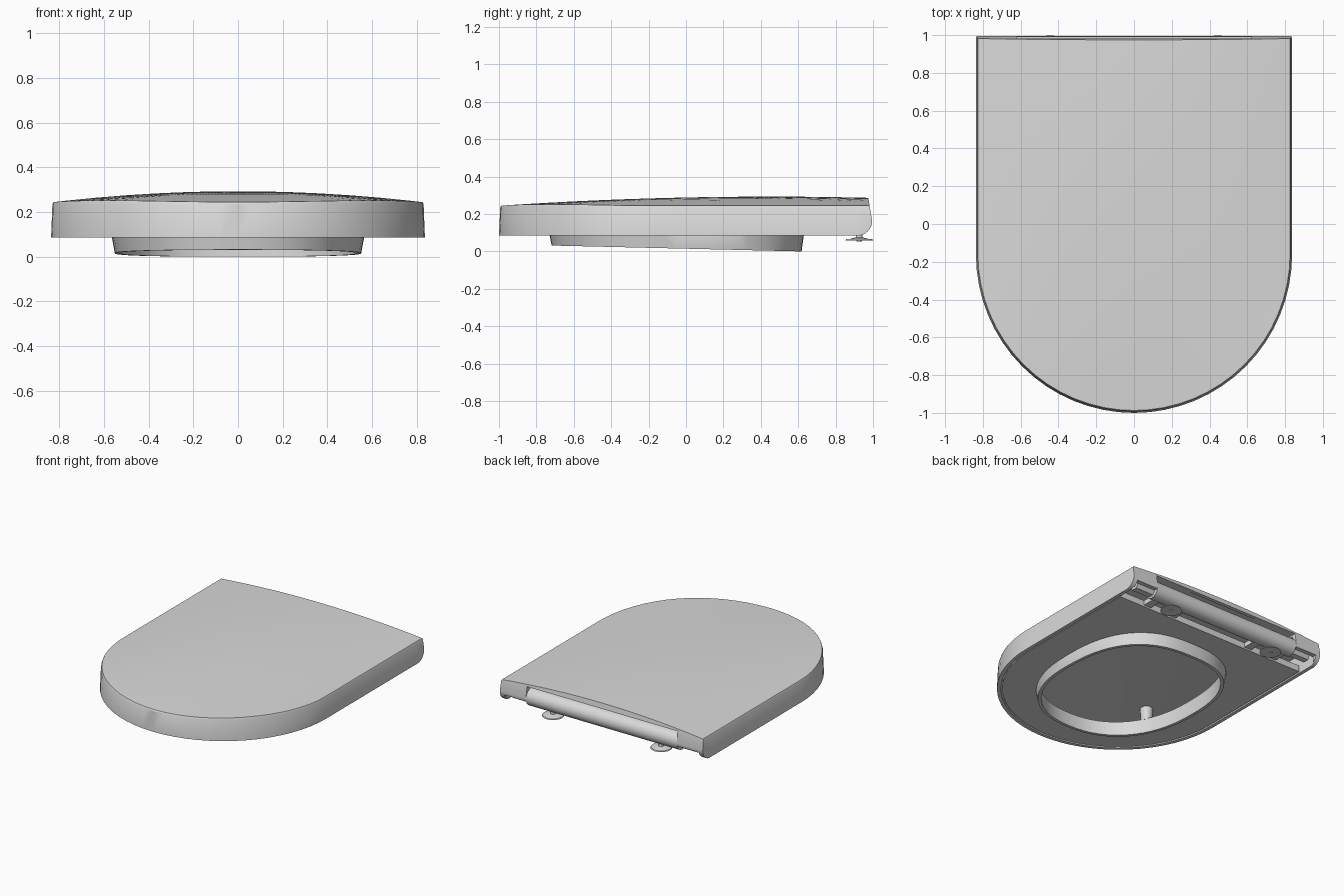
import bpy, bmesh, math
from mathutils import Matrix

cube = bpy.data.objects.get("Cube")
if cube:
    bpy.data.objects.remove(cube, do_unlink=True)

grey = bpy.data.materials.new("light_grey_plastic")
grey.use_nodes = True
grey.diffuse_color = (0.7, 0.7, 0.7, 1)
grey.node_tree.nodes["Principled BSDF"].inputs["Base Color"].default_value = (0.7, 0.7, 0.7, 1)


def make(name, bm):
    """Turn a bmesh into a grey object."""
    bmesh.ops.recalc_face_normals(bm, faces=bm.faces)
    me = bpy.data.meshes.new(name)
    bm.to_mesh(me)
    bm.free()
    ob = bpy.data.objects.new(name, me)
    bpy.context.collection.objects.link(ob)
    me.materials.append(grey)
    return ob


def activate(ob):
    bpy.ops.object.select_all(action='DESELECT')
    ob.select_set(True)
    bpy.context.view_layer.objects.active = ob


def cut(ob, cutter, operation='DIFFERENCE'):
    mod = ob.modifiers.new("cut", 'BOOLEAN')
    mod.operation, mod.solver, mod.object = operation, 'EXACT', cutter
    activate(ob)
    bpy.ops.object.modifier_apply(modifier=mod.name)
    bpy.data.objects.remove(cutter, do_unlink=True)


def smooth(ob, angle=30):
    activate(ob)
    bpy.ops.object.shade_smooth_by_angle(angle=math.radians(angle))


def d_outline(inset, back):
    """Half-ellipse front, straight sides and a straight back."""
    a, b, mid = 0.837 - inset, 0.84 - inset, -0.16
    pts = [(-a * math.cos(math.pi * i / 32), mid - b * math.sin(math.pi * i / 32)) for i in range(33)]
    pts += [(a, mid + (back - mid) * i / 8) for i in range(1, 9)]
    pts += [(a - 2 * a * i / 16, back) for i in range(1, 17)]
    pts += [(-a, back + (mid - back) * i / 8) for i in range(1, 8)]
    return pts


def oval(rx, ry, n=64):
    """Oval for the seat opening, squarer towards the back."""
    pts = []
    for i in range(n):
        c, s = math.cos(math.tau * i / n), math.sin(math.tau * i / n)
        k = 0.78 if s > 0 else 0.88
        pts.append((rx * math.copysign(abs(c) ** k, c),
                    -0.05 + ry * math.copysign(abs(s) ** k, s)))
    return pts


def loft(bm, loops, closed=False):
    rows = [[bm.verts.new(p) for p in loop] for loop in loops]
    pairs = list(zip(rows, rows[1:])) + ([(rows[-1], rows[0])] if closed else [])
    for r, s in pairs:
        for i in range(len(r)):
            j = (i + 1) % len(r)
            bm.faces.new((r[i], r[j], s[j], s[i]))
    return rows


def prism(name, pts, z0, z1):
    bm = bmesh.new()
    rows = loft(bm, [[(x, y, z) for x, y in pts] for z in (z0, z1)])
    for row in rows:
        bm.faces.new(row)
    return make(name, bm)


def box(name, x, y, z):
    return prism(name, [(x[0], y[0]), (x[1], y[0]), (x[1], y[1]), (x[0], y[1])], *z)


def cone(name, r1, r2, depth, loc, sides=32, along_x=False):
    bm = bmesh.new()
    m = Matrix.Translation(loc)
    if along_x:
        m = m @ Matrix.Rotation(math.pi / 2, 4, 'Y')
    bmesh.ops.create_cone(bm, cap_ends=True, segments=sides, radius1=r1, radius2=r2, depth=depth, matrix=m)
    ob = make(name, bm)
    smooth(ob)
    return ob


def dome(x, y):
    return 0.244 + 0.049 * (1 - (x / 0.83) ** 2) * (1 - ((y - 0.45) / 1.45) ** 2)


def dome_loops(pts, factors, drop):
    return [[(x * f, y * f, dome(x * f, y * f) - drop) for x, y in pts] for f in factors]


# Lid: thin shell with a tapered wall and gently domed top
outer, inner = d_outline(0, 1.06), d_outline(0.027, 0.962)
steps = (0.9, 0.75, 0.6, 0.45, 0.3, 0.15, 0.05)
bm = bmesh.new()
rows = loft(bm, dome_loops(inner, steps[::-1] + (0.99,), 0.03)
            + [[(x, y, 0.085) for x, y in inner],
               [(x, y, 0.085) for x, y in outer],
               [(x * 0.993, y * 0.993, 0.236) for x, y in outer]]
            + dome_loops(outer, (0.987,) + steps, 0))
bm.faces.new(rows[0])
bm.faces.new(rows[-1])
lid = make("lid", bm)

# Side profile trims the lid, rounding its lower back edge
side = [(0.915, -0.2), (-1.2, -0.2), (-1.2, 0.5), (0.96, 0.5), (0.975, 0.285)]
side += [(0.915 + 0.08 * math.cos(t), 0.164 + 0.08 * math.sin(t))
         for t in [-math.pi / 2 * i / 8 for i in range(9)]]
bm = bmesh.new()
for row in loft(bm, [[(x, y, z) for y, z in side] for x in (-1.2, 1.2)]):
    bm.faces.new(row)
cut(lid, make("lid_trim", bm), 'INTERSECT')

# Open lower back corners and the hinge opening
cut(lid, box("corner_opening", (-0.8, 0.8), (0.86, 1.2), (-0.1, 0.14)))
cut(lid, box("hinge_opening", (-0.62, 0.62), (0.87, 1.25), (-0.15, 0.247)))
smooth(lid)

# Seat with an oval opening
seat = prism("seat", d_outline(0.036, 0.81), 0.088, 0.135)
cut(seat, prism("seat_hole", oval(0.548, 0.665), 0, 0.3))
smooth(seat)

# Lip that hangs from the opening, deeper towards the back
bm = bmesh.new()


def lip_loop(rx, ry, z=None):
    return [(x, y, 0.0146 - 0.0235 * y if z is None else z) for x, y in oval(rx, ry)]


loft(bm, [lip_loop(0.567, 0.682, 0.1), lip_loop(0.552, 0.668), lip_loop(0.53, 0.646),
          lip_loop(0.535, 0.65, 0.135), lip_loop(0.555, 0.67, 0.133)], closed=True)
lip = make("seat_lip", bm)
low = min(v.co.z for v in lip.data.vertices)
for v in lip.data.vertices:
    if v.co.z < 0.05:
        v.co.z -= low
smooth(lip)

# Hinge bar with hexagonal ends
cone("hinge_bar", 0.064, 0.064, 1.24, (0, 0.93, 0.157), 32, True)
cone("hinge_pin", 0.045, 0.045, 1.54, (0, 0.92, 0.15), 6, True)

# Mirrored hinge lugs, mounting feet and bumpers
for name, s in (("left", 1), ("right", -1)):
    for part, x in (("outer", 0.56), ("inner", 0.34)):
        box(f"{name}_{part}_hinge_lug", (s * x - 0.03, s * x + 0.03), (0.79, 0.9), (0.1, 0.135))
    cone(f"{name}_foot_disc", 0.074, 0.07, 0.007, (s * 0.445, 0.926, 0.0615))
    cone(f"{name}_foot_cap", 0.06, 0.025, 0.009, (s * 0.445, 0.926, 0.069))
    cone(f"{name}_foot_stem", 0.018, 0.018, 0.06, (s * 0.445, 0.926, 0.095), 16)
    cone(f"{name}_foot_screw", 0.014, 0.014, 0.006, (s * 0.445, 0.926, 0.057), 6)
    cone(f"{name}_bumper", 0.04, 0.045, 0.1, (s * 0.49, -0.45, 0.182), 24)
